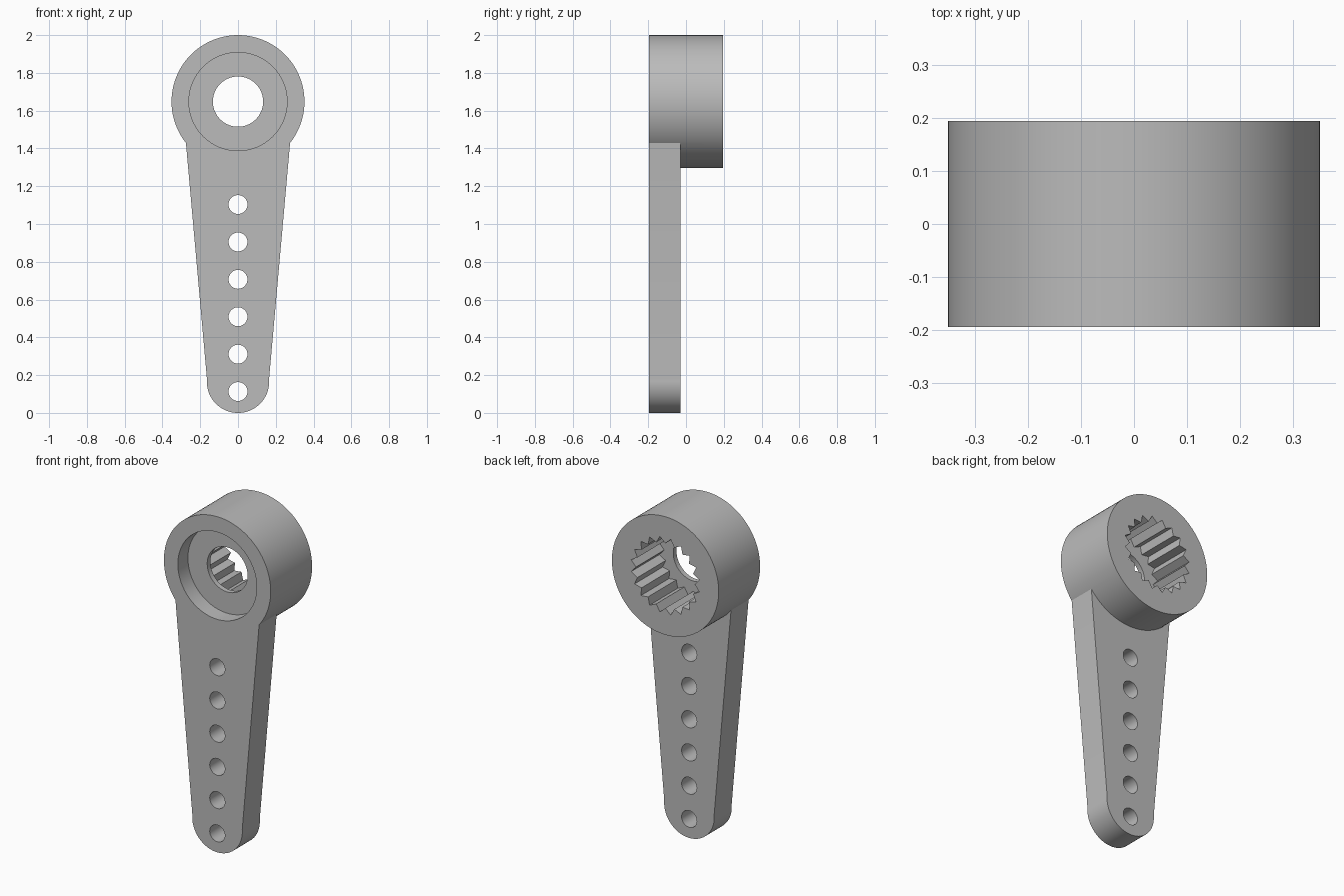
import bpy
import bmesh
from math import sin, cos, pi, radians

cube = bpy.data.objects.get("Cube")
if cube:
    bpy.data.objects.remove(cube, do_unlink=True)

FRONT, BACK, ARM_BACK = -0.195, 0.195, -0.03
HUB_Z, HUB_R, TIP_R = 1.648, 0.352, 0.165

grey = bpy.data.materials.new("plain grey")
grey.use_nodes = True
grey.diffuse_color = (0.5, 0.5, 0.5, 1)
grey.node_tree.nodes["Principled BSDF"].inputs["Base Color"].default_value = (0.5, 0.5, 0.5, 1)


def prism(name, outline, y0, y1):
    """Extrude an (x, z) outline along y."""
    bm = bmesh.new()
    face = bm.faces.new([bm.verts.new((x, y0, z)) for x, z in outline])
    moved = bmesh.ops.extrude_face_region(bm, geom=[face])["geom"]
    verts = [v for v in moved if isinstance(v, bmesh.types.BMVert)]
    bmesh.ops.translate(bm, verts=verts, vec=(0, y1 - y0, 0))
    bmesh.ops.recalc_face_normals(bm, faces=bm.faces)
    mesh = bpy.data.meshes.new(name)
    bm.to_mesh(mesh)
    bm.free()
    mesh.materials.append(grey)
    obj = bpy.data.objects.new(name, mesh)
    bpy.context.collection.objects.link(obj)
    return obj


def arc(z, r, start=0.0, sweep=2 * pi, n=96, closed=True):
    count = n if closed else n + 1
    return [(r * cos(start + sweep * i / n), z + r * sin(start + sweep * i / n))
            for i in range(count)]


def combine(target, tool, operation):
    """Apply a boolean and discard the helper."""
    tool.hide_render = True
    mod = target.modifiers.new(operation, "BOOLEAN")
    mod.operation = operation
    mod.solver = "EXACT"
    mod.object = tool
    bpy.ops.object.select_all(action="DESELECT")
    bpy.context.view_layer.objects.active = target
    target.select_set(True)
    bpy.ops.object.modifier_apply(modifier=mod.name)
    bpy.data.objects.remove(tool, do_unlink=True)


# Round hub with the tapered arm fused to its front
horn = prism("lever_arm_with_hub", arc(HUB_Z, HUB_R), FRONT, BACK)
lean = 0.087
tip = arc(TIP_R, TIP_R, pi - lean, pi + 2 * lean, 48, False)
arm = prism("arm", tip + [(0.282, 1.5), (-0.282, 1.5)], FRONT, ARM_BACK)
combine(horn, arm, "UNION")

# Counterbore in front and screw hole through the web
combine(horn, prism("counterbore", arc(HUB_Z, 0.26), FRONT - 0.1, -0.1), "DIFFERENCE")
combine(horn, prism("screw_hole", arc(HUB_Z, 0.133), -0.15, 0.0), "DIFFERENCE")

# Toothed socket in the back
TEETH = 20
spline = []
for i in range(2 * TEETH):
    r = 0.228 if i % 2 else 0.193
    a = pi * i / TEETH
    spline.append((r * cos(a), HUB_Z + r * sin(a)))
combine(horn, prism("spline_socket", spline, -0.07, BACK + 0.1), "DIFFERENCE")

# Row of linkage holes
for i in range(6):
    hole = prism("linkage_hole", arc(0.113 + 0.198 * i, 0.05, n=40), FRONT - 0.1, 0.1)
    combine(horn, hole, "DIFFERENCE")

bpy.ops.object.shade_smooth_by_angle(angle=radians(25))
